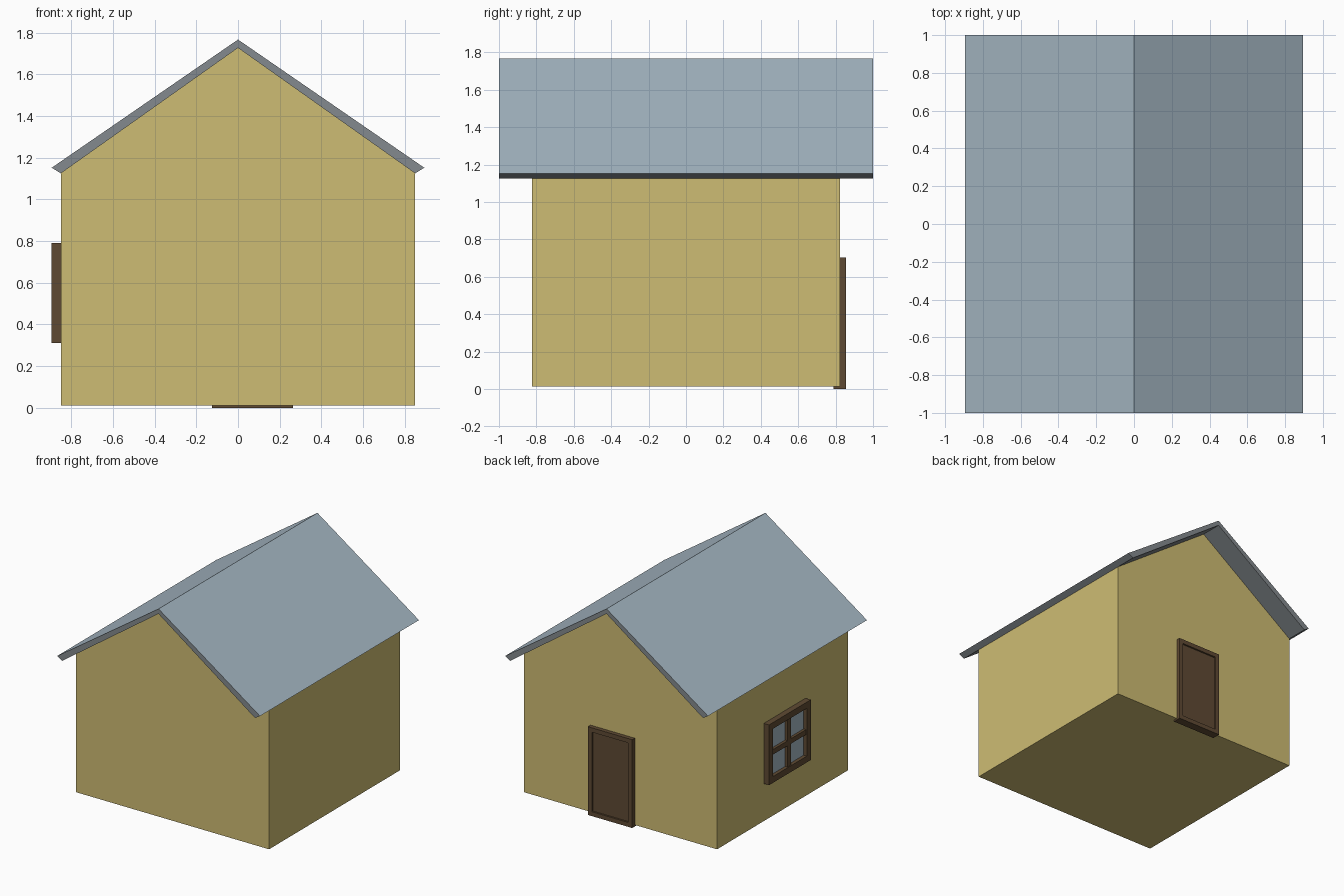
import bpy, bmesh

if "Cube" in bpy.data.objects:
    bpy.data.objects.remove(bpy.data.objects["Cube"])


def material(name, r, g, b):
    m = bpy.data.materials.new(name)
    lin = [((c / 255 + 0.055) / 1.055) ** 2.4 for c in (r, g, b)]
    m.diffuse_color = (*lin, 1)
    m.use_nodes = True
    m.node_tree.nodes["Principled BSDF"].inputs["Base Color"].default_value = m.diffuse_color
    return m


WALL = material("wall_yellow", 206, 188, 115)
ROOF = material("roof_blue_grey", 166, 184, 196)
TRIM = material("roof_edge_grey", 132, 138, 142)
WOOD = material("dark_wood", 95, 74, 51)
GLASS = material("window_glass", 164, 182, 194)


def finish(name, bm, *mats):
    bmesh.ops.recalc_face_normals(bm, faces=bm.faces)
    me = bpy.data.meshes.new(name)
    for m in mats:
        me.materials.append(m)
    # sloping tops take the second material, if there is one
    if len(mats) > 1:
        for f in bm.faces:
            f.normal_update()
            f.material_index = 1 if f.normal.z > 0.3 else 0
    bm.to_mesh(me)
    bm.free()
    ob = bpy.data.objects.new(name, me)
    bpy.context.collection.objects.link(ob)
    return ob


def extrude_y(name, profile, y, *mats):
    """Extrude an x-z profile from -y to +y."""
    bm = bmesh.new()
    face = bm.faces.new([bm.verts.new((px, -y, pz)) for px, pz in profile])
    out = bmesh.ops.extrude_face_region(bm, geom=[face])
    verts = [v for v in out["geom"] if isinstance(v, bmesh.types.BMVert)]
    bmesh.ops.translate(bm, verts=verts, vec=(0, 2 * y, 0))
    return finish(name, bm, *mats)


def box(name, lo, hi, mat):
    bm = bmesh.new()
    bmesh.ops.create_cube(bm, size=1)
    for v in bm.verts:
        v.co = [lo[i] if v.co[i] < 0 else hi[i] for i in range(3)]
    return finish(name, bm, mat)


# House body with gables
extrude_y("house_body", [(-0.85, 0.012), (0.85, 0.012), (0.85, 1.125),
                         (0, 1.727), (-0.85, 1.125)], 0.823, WALL)

# Roof: grey edges and underside, blue-grey slopes
extrude_y("roof", [(-0.85, 1.125), (0, 1.727), (0.85, 1.125),
                   (0.894, 1.152), (0, 1.767), (-0.894, 1.152)], 1.0, TRIM, ROOF)

# Door on the back wall: frame bars around a recessed panel
x0, x1, zt, b = -0.125, 0.265, 0.703, 0.035
y0, y1 = 0.789, 0.856
box("door_panel", (x0 + b, y0, b), (x1 - b, y1 - 0.014, zt - b), WOOD)
box("door_sill", (x0, y0, 0), (x1, y1, b), WOOD)
box("door_lintel", (x0, y0, zt - b), (x1, y1, zt), WOOD)
for side, a in (("left", x0), ("right", x1 - b)):
    box("door_post_" + side, (a, y0, b), (a + b, y1, zt - b), WOOD)

# Window on the left wall: frame, cross bars and glass
wy0, wy1, wz0, wz1, b = -0.29, 0.235, 0.31, 0.79, 0.05
xo, xi = -0.896, -0.845
for side, a in (("bottom", wz0), ("top", wz1 - b)):
    box("window_frame_" + side, (xo, wy0, a), (xi, wy1, a + b), WOOD)
for side, a in (("front", wy0), ("back", wy1 - b)):
    box("window_frame_" + side, (xo, a, wz0 + b), (xi, a + b, wz1 - b), WOOD)
cy, cz, h = (wy0 + wy1) / 2, (wz0 + wz1) / 2, 0.02
box("window_bar_upright", (xo + 0.006, cy - h, wz0 + b), (xi, cy + h, wz1 - b), WOOD)
box("window_bar_level", (xo + 0.006, wy0 + b, cz - h), (xi, wy1 - b, cz + h), WOOD)
box("window_glass", (-0.868, wy0 + b, wz0 + b), (-0.859, wy1 - b, wz1 - b), GLASS)
